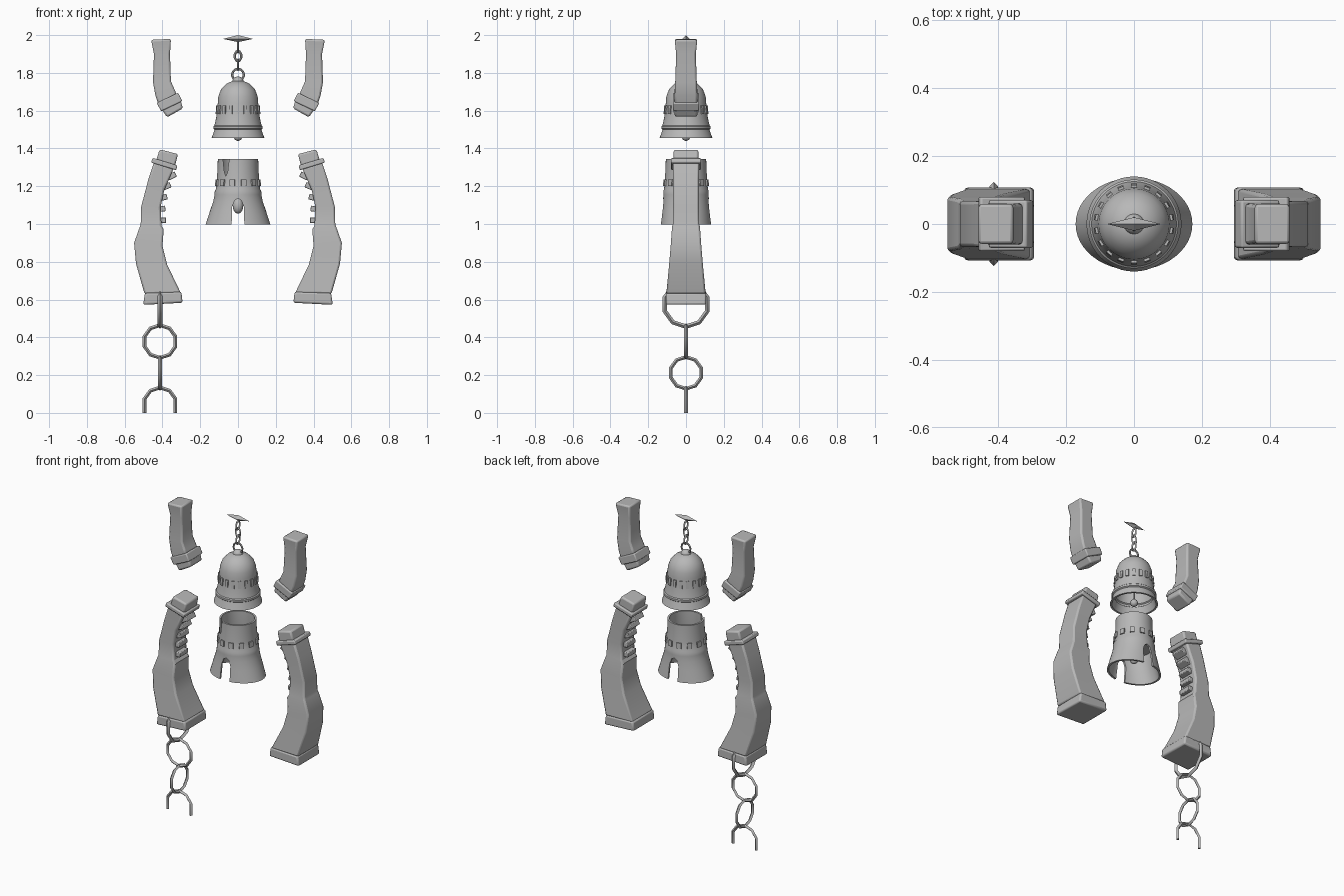
import bpy, bmesh, math
from mathutils import Matrix, Vector

cube = bpy.data.objects.get("Cube")
if cube:
    bpy.data.objects.remove(cube, do_unlink=True)

grey = bpy.data.materials.new("grey metal")
grey.use_nodes = True
grey.diffuse_color = (0.48, 0.48, 0.48, 1)
grey.node_tree.nodes["Principled BSDF"].inputs["Base Color"].default_value = (0.48, 0.48, 0.48, 1)


def finish(name, bm, bevel=0, smooth=30):
    bmesh.ops.recalc_face_normals(bm, faces=bm.faces)
    mesh = bpy.data.meshes.new(name)
    bm.to_mesh(mesh)
    bm.free()
    mesh.materials.append(grey)
    ob = bpy.data.objects.new(name, mesh)
    bpy.context.collection.objects.link(ob)
    bpy.ops.object.select_all(action='DESELECT')
    ob.select_set(True)
    bpy.context.view_layer.objects.active = ob
    if bevel:
        mod = ob.modifiers.new("Bevel", 'BEVEL')
        mod.width, mod.segments, mod.angle_limit = bevel, 2, math.radians(40)
    if smooth:
        bpy.ops.object.shade_smooth_by_angle(angle=math.radians(smooth))
    return ob


def loft(name, loops, closed=False, bevel=0, smooth=30):
    """Skin a series of equal loops, joined end to end or capped."""
    bm = bmesh.new()
    rows = [[bm.verts.new(p) for p in loop] for loop in loops]
    pairs = list(zip(rows, rows[1:] + rows[:1])) if closed else list(zip(rows, rows[1:]))
    for a, b in pairs:
        n = len(a)
        for i in range(n):
            j = (i + 1) % n
            bm.faces.new((a[i], a[j], b[j], b[i]))
    if not closed:
        bm.faces.new(rows[0])
        bm.faces.new(rows[-1])
    return finish(name, bm, bevel, smooth)


def beam(name, sections, side, bevel=0.01):
    """Rectangular limb: each section is outer x, z, inner x, z, half depth."""
    loops = []
    for ox, oz, ix, iz, d in sections:
        loops.append([(side * ox, -d, oz), (side * ox, d, oz),
                      (side * ix, d, iz), (side * ix, -d, iz)])
    return loft(name, loops, bevel=bevel)


def ring(name, centre, R, r, plane, n=10, stretch=1, half=False, sides=4):
    loops = []
    for i in range(7 if half else n):
        a = math.tau * (i / n - 0.05)
        loop = []
        for k in range(sides):
            b = math.tau * k / sides
            u = (R + r * math.cos(b)) * math.cos(a)
            w = (R + r * math.cos(b)) * math.sin(a) * stretch
            v = r * math.sin(b)
            p = Vector((u, v, w) if plane == 'xz' else (v, u, w)) + Vector(centre)
            if half and i in (0, 6):
                p.z = 0
            loop.append(p)
        loops.append(loop)
    return loft(name, loops, closed=not half)


def lathe(name, profile, wall=0.012, n=48):
    """Double walled shell from x radius, y radius, z points."""
    full = profile + [(a - wall, b - wall, z) for a, b, z in reversed(profile)]
    loops = [[(a * math.cos(math.tau * i / n), b * math.sin(math.tau * i / n), z)
              for i in range(n)] for a, b, z in full]
    return loft(name, loops, closed=True, smooth=35)


def studs(name, count, radius, z, size, tilt=0):
    """Small blocks set round a bell."""
    bm = bmesh.new()
    for i in range(count):
        m = (Matrix.Rotation(math.tau * (i + 0.5) / count, 4, 'Z')
             @ Matrix.Translation((radius, 0, z)) @ Matrix.Rotation(tilt, 4, 'Y')
             @ Matrix.Diagonal((*size, 1)))
        bmesh.ops.create_cube(bm, size=1, matrix=m)
    return finish(name, bm, smooth=0)


def ball(name, centre, r, stretch=1):
    bm = bmesh.new()
    m = Matrix.Translation(centre) @ Matrix.Diagonal((1, 1, stretch, 1))
    bmesh.ops.create_uvsphere(bm, u_segments=16, v_segments=10, radius=r, matrix=m)
    return finish(name, bm, smooth=40)


def rod(name, r, z0, z1, n=8):
    return loft(name, [[(r * math.cos(math.tau * i / n), r * math.sin(math.tau * i / n), z)
                        for i in range(n)] for z in (z0, z1)], smooth=50)


def cut(target, outline, y0, y1):
    """Remove an x-z outline pushed through from y0 to y1."""
    tool = loft("cutter", [[(x, y, z) for x, z in outline] for y in (y0, y1)], smooth=0)
    tool.hide_render = True
    mod = target.modifiers.new("Cut", 'BOOLEAN')
    mod.operation, mod.object, mod.solver = 'DIFFERENCE', tool, 'EXACT'
    bpy.context.view_layer.objects.active = target
    bpy.ops.object.modifier_apply(modifier=mod.name)
    bpy.data.objects.remove(tool, do_unlink=True)


# Limbs, mirrored on both sides
upper = [(.46, 1.975, .355, 1.98, .06), (.445, 1.9, .36, 1.9, .052),
         (.45, 1.75, .355, 1.755, .057), (.437, 1.68, .335, 1.71, .06),
         (.42, 1.63, .325, 1.685, .06)]
upper_cuff = [(.43, 1.64, .317, 1.695, .07), (.407, 1.597, .295, 1.65, .07)]
upper_end = [(.41, 1.615, .305, 1.66, .06), (.375, 1.565, .292, 1.612, .06)]
lower_top = [(.415, 1.395, .318, 1.37, .065), (.435, 1.33, .335, 1.3, .065)]
collar = [(.452, 1.35, .32, 1.31, .08), (.46, 1.325, .328, 1.285, .08)]
forearm = [(.445, 1.325, .34, 1.295, .07), (.475, 1.235, .39, 1.18, .068),
           (.513, 1.09, .41, 1.09, .068), (.515, 1.0, .405, .99, .07),
           (.52, .985, .393, .972, .074), (.55, .9, .4, .885, .08),
           (.54, .79, .375, .785, .089), (.495, .63, .303, .635, .104)]
base_block = [(.493, .635, .3, .642, .107), (.502, .572, .293, .583, .107)]
inner_line = [(.35, 1.255, .45), (.378, 1.2, .4), (.397, 1.14, .25),
              (.407, 1.08, .1), (.403, 1.02, 0)]

for label, side in (("left", 1), ("right", -1)):
    for part, sections in (("upper_limb", upper), ("upper_cuff", upper_cuff),
                           ("upper_limb_end", upper_end), ("lower_limb_top", lower_top),
                           ("lower_collar", collar), ("lower_limb", forearm),
                           ("lower_limb_base", base_block)):
        thin = part in ("lower_collar", "upper_cuff")
        beam(f"{label}_{part}", sections, side, 0.006 if thin else 0.01)
    # Row of ridges down the inner face
    bm = bmesh.new()
    for x, z, lean in inner_line:
        m = (Matrix.Translation((side * x, 0, z)) @ Matrix.Rotation(side * lean, 4, 'Y')
             @ Matrix.Diagonal((.045, .085, .03, 1)))
        bmesh.ops.create_cube(bm, size=1, matrix=m)
    finish(f"{label}_ridges", bm, bevel=.004)

# Broken chain under the right limb
ring("chain_ring_1", (-.413, 0, .575), .118, .012, 'yz')
ring("chain_ring_2", (-.413, 0, .378), .086, .01, 'xz')
ring("chain_ring_3", (-.413, 0, .212), .084, .01, 'yz')
ring("broken_chain_ring", (-.413, 0, .048), .086, .01, 'xz', half=True)

# Hanging plate: a flattened four sided crystal
bm = bmesh.new()
corners = [bm.verts.new(p) for p in ((.08, 0, 1.98), (0, .02, 1.98), (-.08, 0, 1.98), (0, -.02, 1.98))]
for tip in (bm.verts.new((0, 0, 2)), bm.verts.new((0, 0, 1.963))):
    for i in range(4):
        bm.faces.new((corners[i], corners[(i + 1) % 4], tip))
finish("hanging_plate", bm, smooth=0)

# Fine chain and bell loop
for i in range(3):
    ring(f"small_link_{i + 1}", (0, 0, 1.935 - .046 * i), .018, .006, 'yz' if i % 2 == 0 else 'xz', stretch=1.45)
ring("bell_loop", (0, 0, 1.79), .031, .006, 'xz', n=20, sides=6)

# Upper bell
lathe("upper_bell", [(r, r, z) for r, z in (
    (.03, 1.757), (.062, 1.742), (.09, 1.713), (.104, 1.675), (.107, 1.64), (.111, 1.6),
    (.116, 1.56), (.125, 1.522), (.131, 1.517), (.131, 1.505), (.124, 1.5), (.129, 1.485), (.14, 1.455))])
ball("bell_crown", (0, 0, 1.75), .031)
studs("upper_bell_bars", 18, .109, 1.605, (.016, .018, .045), -.08)
rod("upper_clapper_rod", .006, 1.46, 1.75)
ball("upper_clapper", (0, 0, 1.463), .023)

# Lower bell with oval skirt, front and back openings and a crack
bell = lathe("lower_bell", [
    (.107, .107, 1.345), (.108, .108, 1.29), (.112, .112, 1.24), (.117, .116, 1.185),
    (.123, .12, 1.175), (.124, .12, 1.155), (.131, .121, 1.12), (.148, .127, 1.07),
    (.164, .133, 1.02), (.172, .136, .997)])
cut(bell, [(-.035, .95), (.035, .95), (.031, 1.09), (.018, 1.125), (0, 1.135),
           (-.018, 1.125), (-.031, 1.09)], -.3, .3)
cut(bell, [(-.082, 1.37), (-.04, 1.37), (-.05, 1.32), (-.055, 1.275), (-.065, 1.255), (-.073, 1.28)], -.3, 0)
studs("lower_bell_studs", 12, .112, 1.218, (.018, .028, .034), -.06)
rod("lower_bell_floor", .112, 1.165, 1.172, 32)
ball("lower_clapper", (0, 0, 1.097), .028, 1.5)
rod("lower_clapper_rod", .008, 1.11, 1.168)
